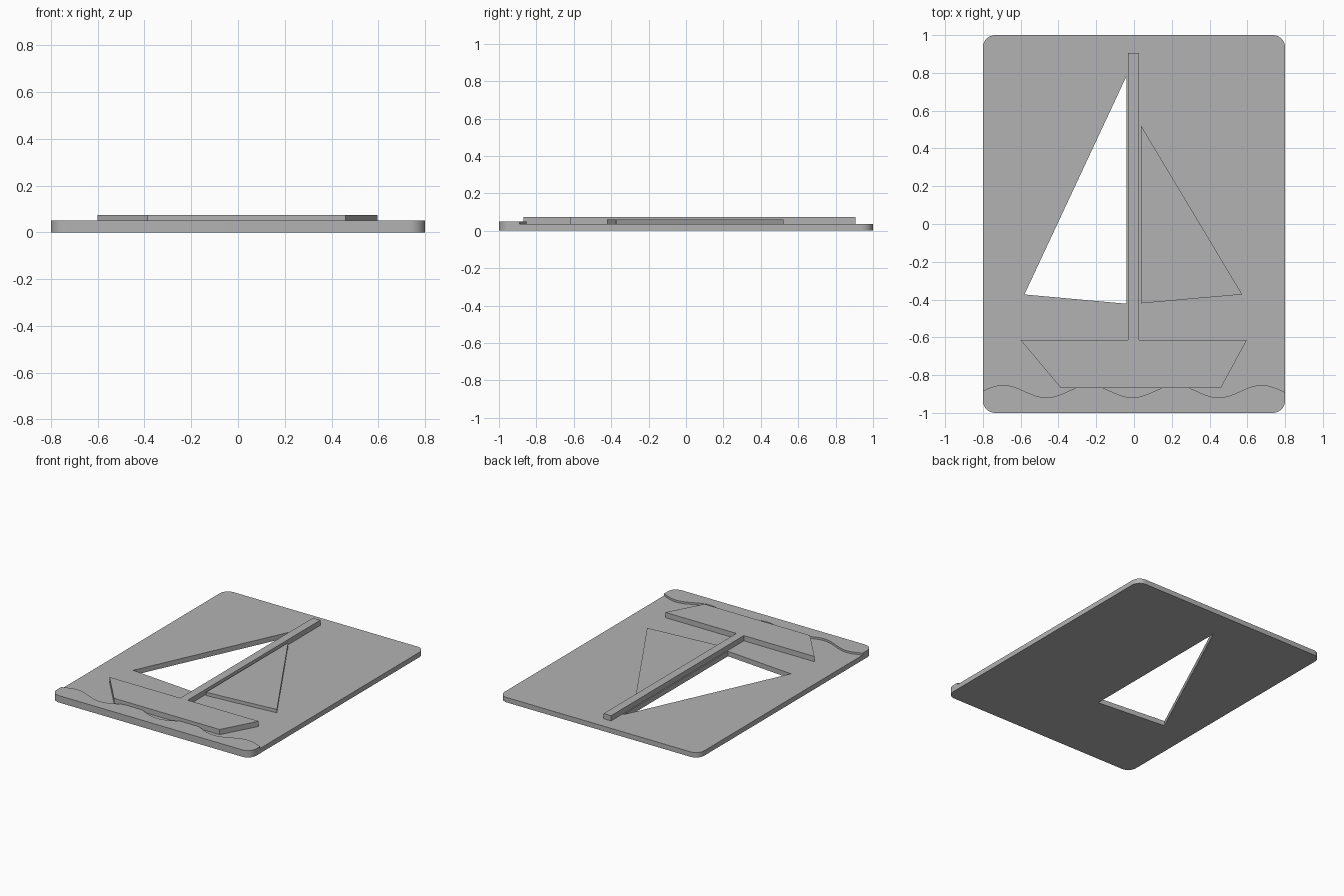
import bpy
import bmesh
from math import cos, sin, pi, radians

cube = bpy.data.objects.get("Cube")
if cube:
    bpy.data.objects.remove(cube, do_unlink=True)

# One plain grey for the whole plaque
grey = bpy.data.materials.new("plain_grey")
grey.use_nodes = True
color = (0.45, 0.45, 0.45, 1)
grey.diffuse_color = color
grey.node_tree.nodes["Principled BSDF"].inputs["Base Color"].default_value = color

HALF_W, HALF_L, RADIUS = 0.8, 1.0, 0.065
PANEL_TOP, WATER_TOP, SAIL_TOP, BOAT_TOP = 0.036, 0.05, 0.06, 0.074


def prism(name, outline, bottom, top, smooth=False):
    """Extrude a counter-clockwise outline between two heights."""
    bm = bmesh.new()
    face = bm.faces.new([bm.verts.new((x, y, bottom)) for x, y in outline])
    result = bmesh.ops.extrude_face_region(bm, geom=[face], use_keep_orig=True)
    moved = [v for v in result["geom"] if isinstance(v, bmesh.types.BMVert)]
    bmesh.ops.translate(bm, verts=moved, vec=(0, 0, top - bottom))
    bmesh.ops.recalc_face_normals(bm, faces=bm.faces)
    mesh = bpy.data.meshes.new(name)
    bm.to_mesh(mesh)
    bm.free()
    mesh.materials.append(grey)
    obj = bpy.data.objects.new(name, mesh)
    bpy.context.collection.objects.link(obj)
    if smooth:
        smooth_by_angle(obj)
    return obj


def smooth_by_angle(obj):
    bpy.ops.object.select_all(action="DESELECT")
    obj.select_set(True)
    bpy.context.view_layer.objects.active = obj
    bpy.ops.object.shade_smooth_by_angle(angle=radians(30))


def corner(sx, sy, start, steps=10):
    """Quarter-circle corner of the panel, counter-clockwise."""
    cx, cy = sx * (HALF_W - RADIUS), sy * (HALF_L - RADIUS)
    angles = [start + pi / 2 * i / steps for i in range(steps + 1)]
    return [(cx + RADIUS * cos(a), cy + RADIUS * sin(a)) for a in angles]


front_corners = corner(-1, -1, pi) + corner(1, -1, 1.5 * pi)
back_corners = corner(1, 1, 0) + corner(-1, 1, pi / 2)

# Back panel with the open sail cut through it
panel = prism("panel", front_corners + back_corners, 0, PANEL_TOP)
cutter = prism("open_sail_cutter",
               [(-0.041, 0.78), (-0.58, -0.373), (-0.041, -0.422)], -0.1, 0.2)
cutter.hide_render = True
cut = panel.modifiers.new("open_sail", "BOOLEAN")
cut.operation = "DIFFERENCE"
cut.solver = "EXACT"
cut.object = cutter
bpy.ops.object.select_all(action="DESELECT")
panel.select_set(True)
bpy.context.view_layer.objects.active = panel
bpy.ops.object.modifier_apply(modifier=cut.name)
bpy.data.objects.remove(cutter, do_unlink=True)
smooth_by_angle(panel)

# Water strip with a wavy upper edge
STEPS = 84
wave = []
for i in range(STEPS + 1):
    x = HALF_W - 2 * HALF_W * i / STEPS
    wave.append((x, -0.886 - 0.033 * cos(2 * pi * (x + 0.008) / 0.456)))
prism("water", front_corners + wave, PANEL_TOP, WATER_TOP, smooth=True)

# Raised sail
prism("raised_sail", [(0.038, 0.52), (0.038, -0.42), (0.573, -0.373)],
      PANEL_TOP, SAIL_TOP)

# Hull and mast in one outline
prism("hull_and_mast",
      [(-0.387, -0.868), (0.46, -0.868), (0.597, -0.615), (0.027, -0.615),
       (0.027, 0.905), (-0.033, 0.905), (-0.033, -0.615), (-0.6, -0.615)],
      PANEL_TOP, BOAT_TOP)
